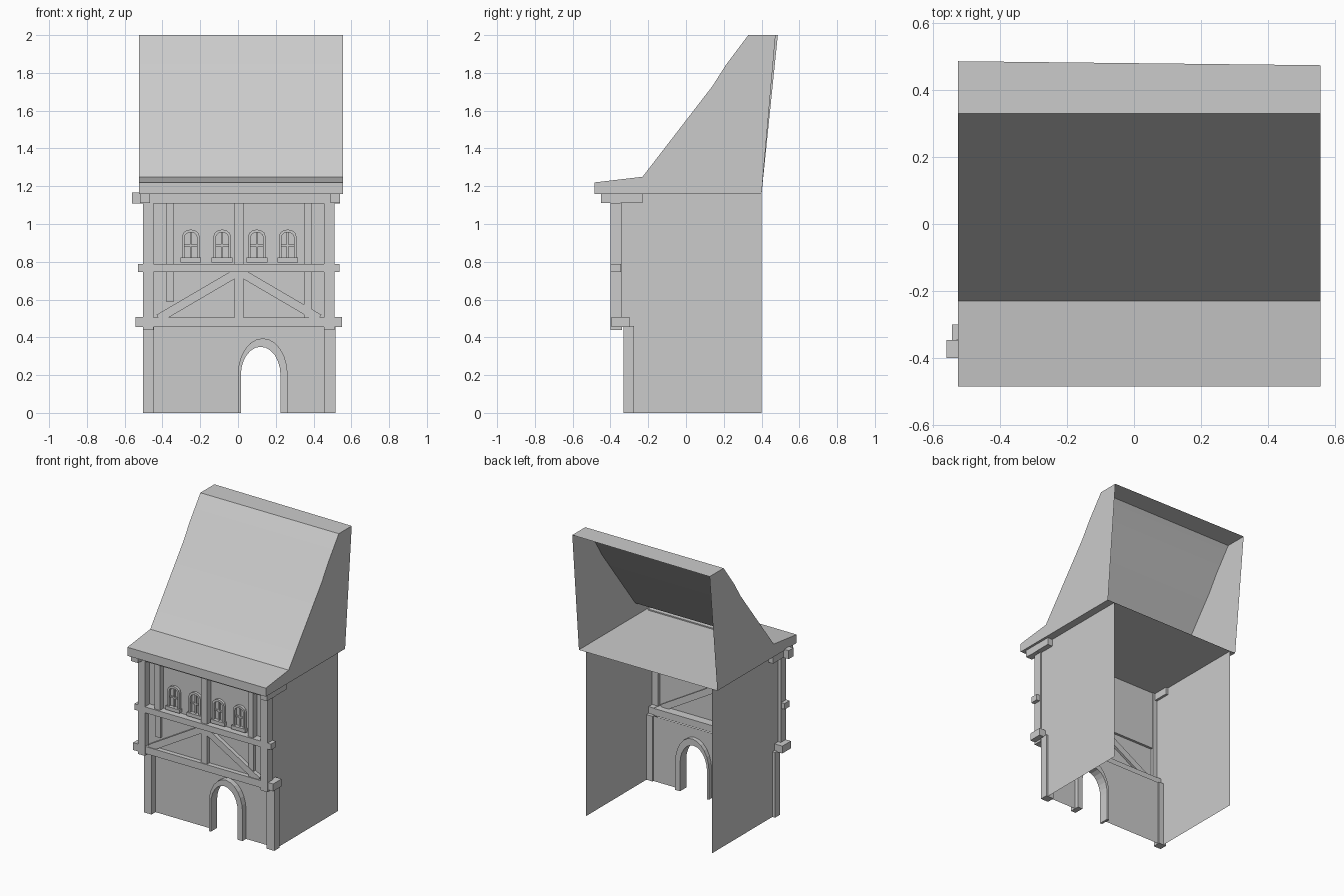
import bpy, bmesh
from math import sin, cos, pi, hypot, radians

if "Cube" in bpy.data.objects:
    bpy.data.objects.remove(bpy.data.objects["Cube"])


def mesh_object(name, verts, faces, fix_normals=True):
    bm = bmesh.new()
    vs = [bm.verts.new(v) for v in verts]
    for f in faces:
        bm.faces.new([vs[i] for i in f])
    if fix_normals:
        bmesh.ops.recalc_face_normals(bm, faces=bm.faces)
    me = bpy.data.meshes.new(name)
    bm.to_mesh(me)
    bm.free()
    ob = bpy.data.objects.new(name, me)
    bpy.context.collection.objects.link(ob)
    return ob


def prism(name, pts, y0, y1, back=True):
    """Extrude an (x, z) outline from y0 to y1, optionally without a back."""
    n = len(pts)
    verts = [(x, y0, z) for x, z in pts] + [(x, y1, z) for x, z in pts]
    faces = [range(n)]
    if back:
        faces.append(range(2 * n - 1, n - 1, -1))
    faces += [(i, (i + 1) % n, (i + 1) % n + n, i + n) for i in range(n)]
    return mesh_object(name, verts, faces)


def box(name, x0, x1, y0, y1, z0, z1, back=True):
    return prism(name, [(x0, z0), (x1, z0), (x1, z1), (x0, z1)], y0, y1, back)


def beam(name, a, b, width, y0, y1):
    """Slanted timber between two (x, z) points."""
    dx, dz = b[0] - a[0], b[1] - a[1]
    k = width / 2 / hypot(dx, dz)
    nx, nz = -dz * k, dx * k
    prism(name, [(a[0] + nx, a[1] + nz), (b[0] + nx, b[1] + nz),
                 (b[0] - nx, b[1] - nz), (a[0] - nx, a[1] - nz)], y0, y1)


def arch(cx, rx, z0, spring, rz, n=12):
    """Open arch line, left foot to right foot."""
    arc = [(cx - rx * cos(pi * i / n), spring + rz * sin(pi * i / n)) for i in range(n + 1)]
    return [(cx - rx, z0)] + arc + [(cx + rx, z0)]


# Roof: thin shell, open at the back, with flat underside and slightly skewed back edge
profile = [(-0.485, 1.16), (-0.485, 1.22), (-0.23, 1.25), (0.14, 1.73),
           (0.21, 1.84), (0.33, 2.0), (0.48, 2.0), (0.40, 1.16)]
n = len(profile)
verts = [(x, y + (skew if z == 2.0 and y > 0.4 else 0), z)
         for x, skew in ((-0.525, 0.006), (0.557, -0.006)) for y, z in profile]
faces = [range(n), range(2 * n - 1, n - 1, -1)]
faces += [(i, (i + 1) % n, (i + 1) % n + n, i + n) for i in range(n) if i != n - 2]
roof = mesh_object("roof", verts, faces)
roof.data.shade_smooth()
roof.data.set_sharp_from_angle(angle=radians(20))

# Side walls: single sheets, stepping forward above the ground floor
for side, x in (("left", -0.482), ("right", 0.502)):
    outline = [(-0.28, 0), (0.40, 0), (0.40, 1.16), (-0.35, 1.16), (-0.35, 0.46), (-0.28, 0.46)]
    mesh_object(side + "_wall", [(x, y, z) for y, z in outline], [range(6)])

# Ground floor front wall with arched doorway
door = arch(0.12, 0.105, 0, 0.20, 0.15)
wall = [(-0.482, 0)] + door + [(0.502, 0), (0.502, 0.46), (-0.482, 0.46)]
mesh_object("ground_front_wall", [(x, -0.285, z) for x, z in wall], [range(len(wall))])
prism("door_surround", arch(0.131, 0.132, 0, 0.20, 0.195) + door[::-1], -0.325, -0.255)

# Upper storey front panels
for name, y, z0, z1 in (("brace_panel", -0.362, 0.46, 0.77), ("window_panel", -0.346, 0.77, 1.16)):
    mesh_object(name, [(-0.482, y, z0), (0.502, y, z0),
                       (0.502, y, z1), (-0.482, y, z1)], [range(4)])

# Upright timbers
for side, x0, x1 in (("left", -0.503, -0.445), ("right", 0.455, 0.515)):
    box(side + "_ground_post", x0, x1, -0.33, -0.275, 0, 0.46)
    box(side + "_upper_post", x0, x1 - 0.003, -0.40, -0.34, 0.44, 1.16)
for name, x0, x1, z0 in (("left_inner_post", -0.38, -0.338, 0.77),
                         ("right_inner_post", 0.35, 0.392, 0.77),
                         ("centre_post", -0.018, 0.03, 0.48)):
    box(name, x0, x1, -0.39, -0.347, z0, 1.13, False)

# Horizontal timbers
box("sill_beam", -0.50, 0.51, -0.395, -0.30, 0.455, 0.505)
box("middle_rail", -0.53, 0.538, -0.40, -0.345, 0.745, 0.787)
box("top_beam", -0.56, 0.54, -0.40, -0.347, 1.108, 1.168)

# Bracket ends at the corners
for side, x0, x1 in (("left", -0.543, -0.45), ("right", 0.46, 0.551)):
    box(side + "_sill_bracket", x0, x1, -0.395, -0.30, 0.455, 0.507)
for side, x0, x1 in (("left", -0.52, -0.465), ("right", 0.49, 0.54)):
    box(side + "_eave_bracket", x0, x1, -0.45, -0.23, 1.11, 1.16)

# Diagonal braces, showing on both sides of the panel
beam("left_brace", (-0.01, 0.74), (-0.42, 0.50), 0.045, -0.39, -0.345)
beam("right_brace", (0.02, 0.74), (0.43, 0.50), 0.045, -0.39, -0.345)
box("left_lower_post", -0.38, -0.338, -0.385, -0.363, 0.59, 0.75, False)
box("right_lower_post", 0.35, 0.392, -0.385, -0.363, 0.50, 0.75, False)

# Four arched windows: frame, glazing bars and sill
for i, x in enumerate((-0.250, -0.084, 0.100, 0.263)):
    w = "window_%d_" % (i + 1)
    outer = arch(x, 0.046, 0.82, 0.935, 0.036, 6)
    inner = arch(x, 0.033, 0.82, 0.93, 0.026, 6)
    prism(w + "frame", outer + inner[::-1], -0.366, -0.347, False)
    box(w + "mullion", x - 0.005, x + 0.005, -0.357, -0.347, 0.82, 0.956, False)
    box(w + "transom", x - 0.035, x + 0.035, -0.357, -0.347, 0.882, 0.892, False)
    box(w + "sill", x - 0.055, x + 0.055, -0.374, -0.347, 0.797, 0.822, False)
